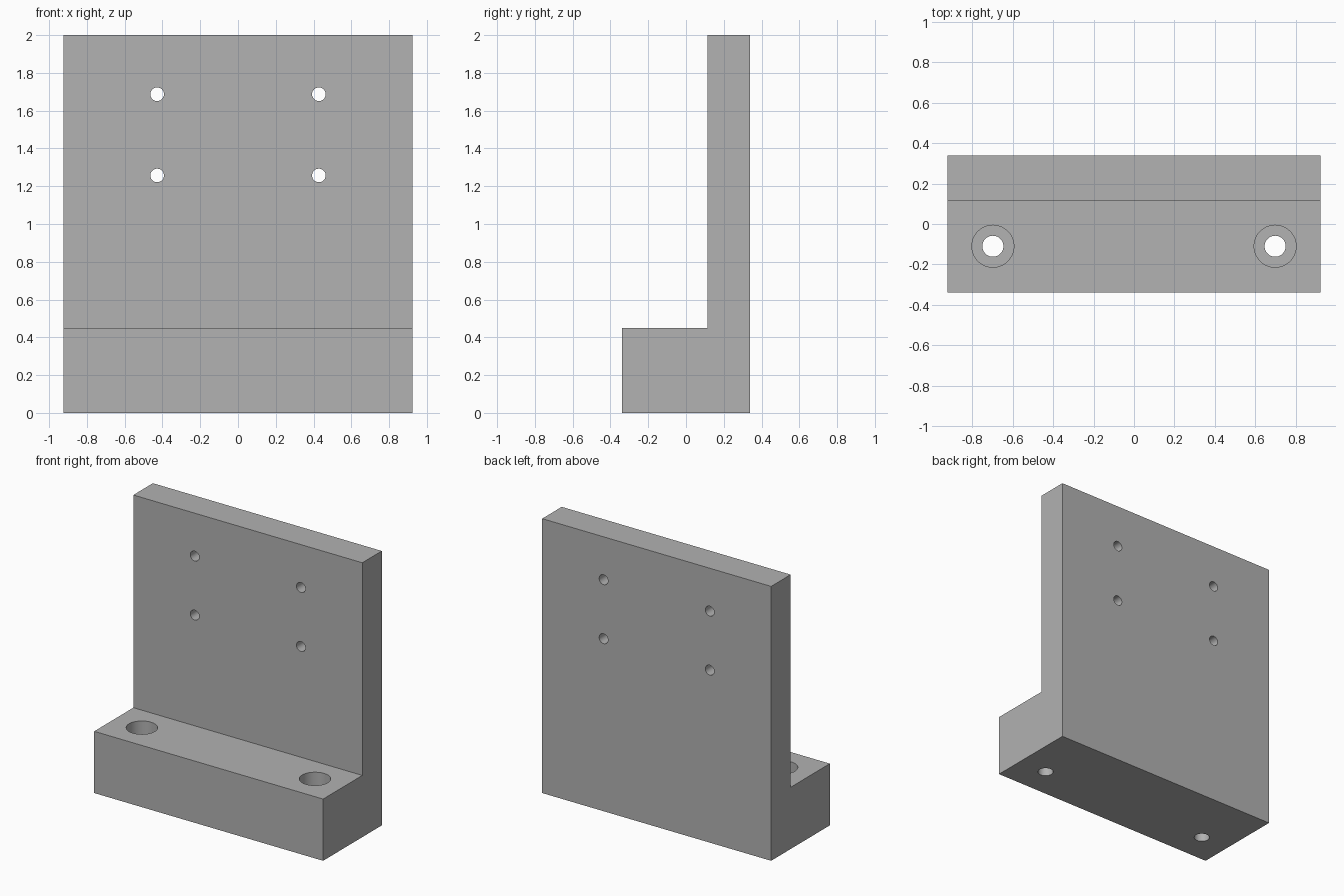
import bpy
import bmesh
from math import pi, radians

cube = bpy.data.objects.get("Cube")
if cube:
    bpy.data.objects.remove(cube, do_unlink=True)

WIDTH, DEPTH, HEIGHT = 1.846, 0.676, 2.0
PLATE, FOOT = 0.225, 0.45          # plate thickness, foot height
SEAT = 0.2                         # counterbore depth

# Single plain grey
grey = bpy.data.materials.new("plain_grey")
grey.use_nodes = True
colour = (0.445, 0.445, 0.445, 1)
grey.diffuse_color = colour
grey.node_tree.nodes["Principled BSDF"].inputs["Base Color"].default_value = colour

# L-shaped bracket: side profile extruded along x
back, front, step = DEPTH / 2, -DEPTH / 2, DEPTH / 2 - PLATE
profile = [(front, 0), (back, 0), (back, HEIGHT), (step, HEIGHT), (step, FOOT), (front, FOOT)]
bm = bmesh.new()
side = bm.faces.new([bm.verts.new((-WIDTH / 2, y, z)) for y, z in profile])
grown = bmesh.ops.extrude_face_region(bm, geom=[side])["geom"]
bmesh.ops.translate(bm, vec=(WIDTH, 0, 0),
                    verts=[v for v in grown if isinstance(v, bmesh.types.BMVert)])
bmesh.ops.recalc_face_normals(bm, faces=bm.faces)
mesh = bpy.data.meshes.new("l_bracket")
bm.to_mesh(mesh)
bm.free()
mesh.materials.append(grey)
bracket = bpy.data.objects.new("l_bracket", mesh)
bpy.context.collection.objects.link(bracket)
bpy.context.view_layer.objects.active = bracket
bracket.select_set(True)


def drill(radius, length, centre, tilt=0):
    """Cut a round hole into the bracket, then discard the cutter."""
    bpy.ops.mesh.primitive_cylinder_add(vertices=48, radius=radius, depth=length,
                                        location=centre, rotation=(tilt, 0, 0))
    cutter = bpy.context.object
    cutter.name = "hole_cutter"
    cutter.hide_render = True
    cutter.data.materials.append(grey)
    mod = bracket.modifiers.new("hole", "BOOLEAN")
    mod.operation = "DIFFERENCE"
    mod.solver = "EXACT"
    mod.object = cutter
    bpy.context.view_layer.objects.active = bracket
    bpy.ops.object.modifier_apply(modifier=mod.name)
    bpy.data.objects.remove(cutter, do_unlink=True)


for s in (-1, 1):
    # Counterbored bolt holes down through the foot
    drill(0.104, 2 * SEAT, (s * 0.698, -0.11, FOOT))
    drill(0.052, 2, (s * 0.698, -0.11, 0))
    # Small mounting holes through the plate
    for z in (1.257, 1.687):
        drill(0.036, 1, (s * 0.428, step, z), pi / 2)

bpy.ops.object.select_all(action="DESELECT")
bracket.select_set(True)
bpy.context.view_layer.objects.active = bracket
bpy.ops.object.shade_smooth_by_angle(angle=radians(30))
